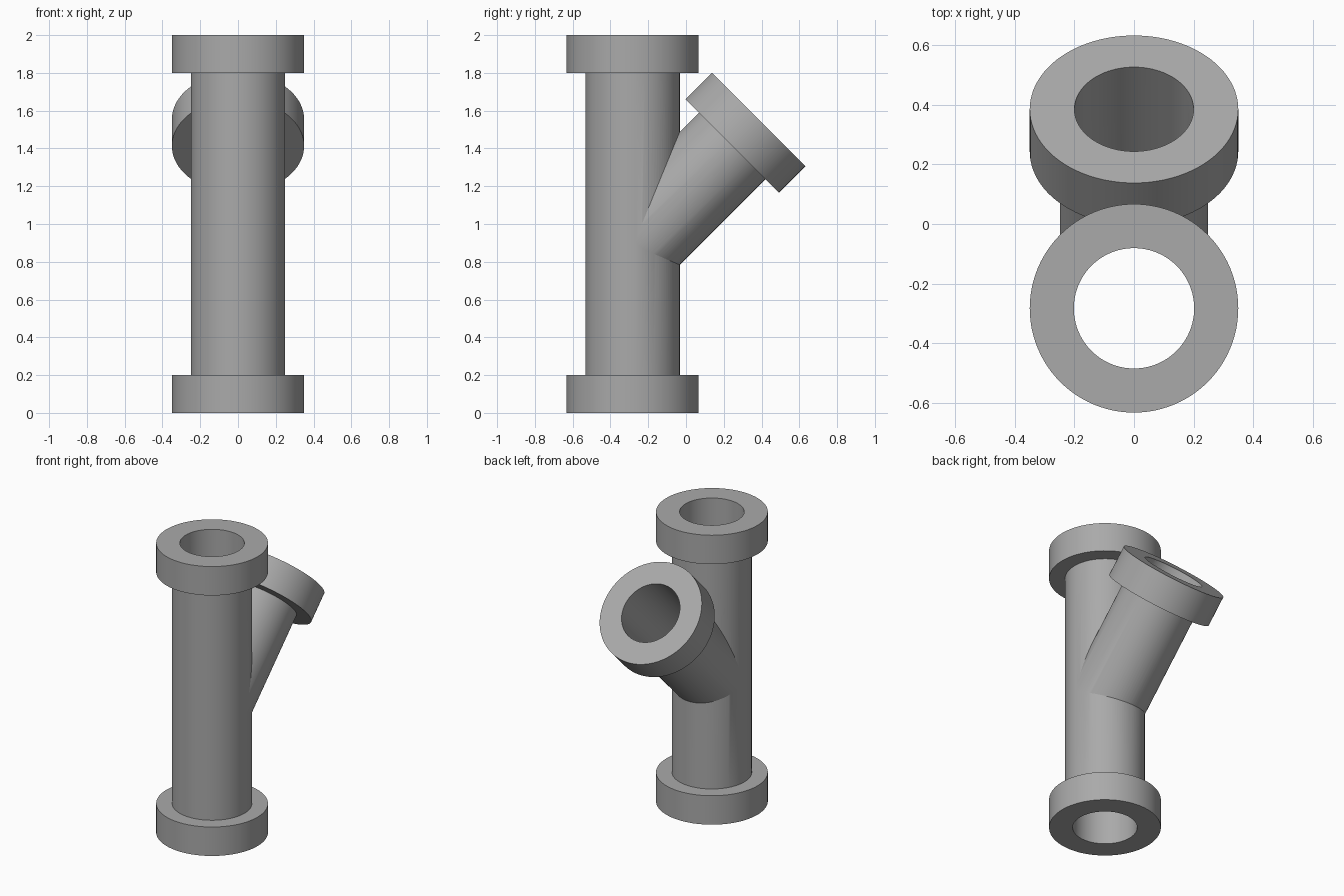
import bpy, bmesh, math
from mathutils import Matrix, Vector

if "Cube" in bpy.data.objects:
    bpy.data.objects.remove(bpy.data.objects["Cube"])

SEG = 96
AXIS_Y = -0.283
grey = bpy.data.materials.new("plain grey")
grey.diffuse_color = (0.4, 0.4, 0.4, 1)
grey.use_nodes = True
grey.node_tree.nodes["Principled BSDF"].inputs["Base Color"].default_value = grey.diffuse_color

main_place = Matrix.Translation((0, AXIS_Y, 0))
# Branch leaves the main axis at 45 degrees towards the back
branch_place = Matrix.Translation((0, AXIS_Y, 0.886)) @ Matrix.Rotation(math.radians(-45), 4, 'X')


def lathe(name, profile, place):
    """Closed solid of revolution from (radius, height) points."""
    bm = bmesh.new()
    rings = [[bm.verts.new(place @ Vector((r * math.cos(2 * math.pi * i / SEG),
                                           r * math.sin(2 * math.pi * i / SEG), h)))
              for i in range(SEG)] for r, h in profile]
    for a, b in zip(rings, rings[1:]):
        for i in range(SEG):
            j = (i + 1) % SEG
            bm.faces.new((a[i], a[j], b[j], b[i]))
    bm.faces.new(rings[0][::-1])
    bm.faces.new(rings[-1])
    bmesh.ops.recalc_face_normals(bm, faces=bm.faces)
    me = bpy.data.meshes.new(name)
    bm.to_mesh(me)
    bm.free()
    me.materials.append(grey)
    ob = bpy.data.objects.new(name, me)
    bpy.context.collection.objects.link(ob)
    return ob


# Main pipe with a flange at each end
pipe = lathe("flanged_y_pipe", [(0.35, 0), (0.35, 0.2), (0.25, 0.2),
                                (0.25, 1.8), (0.35, 1.8), (0.35, 2)], main_place)
# Flanged branch, a hair thinner so its start stays inside the main pipe
branch = lathe("branch", [(0.249, 0), (0.249, 0.745), (0.35, 0.745), (0.35, 0.945)], branch_place)
# Bores through both pipes
main_bore = lathe("main_bore", [(0.202, -0.1), (0.202, 2.1)], main_place)
branch_bore = lathe("branch_bore", [(0.2, 0), (0.2, 1.1)], branch_place)

bpy.context.view_layer.objects.active = pipe
pipe.select_set(True)
for tool, op in ((branch, 'UNION'), (main_bore, 'DIFFERENCE'), (branch_bore, 'DIFFERENCE')):
    mod = pipe.modifiers.new(tool.name, 'BOOLEAN')
    mod.operation = op
    mod.solver = 'EXACT'
    mod.object = tool
    bpy.ops.object.modifier_apply(modifier=mod.name)
    bpy.data.objects.remove(tool)

# Smooth walls, crisp edges
bpy.ops.object.select_all(action='DESELECT')
pipe.select_set(True)
bpy.ops.object.shade_smooth_by_angle(angle=math.radians(20))
